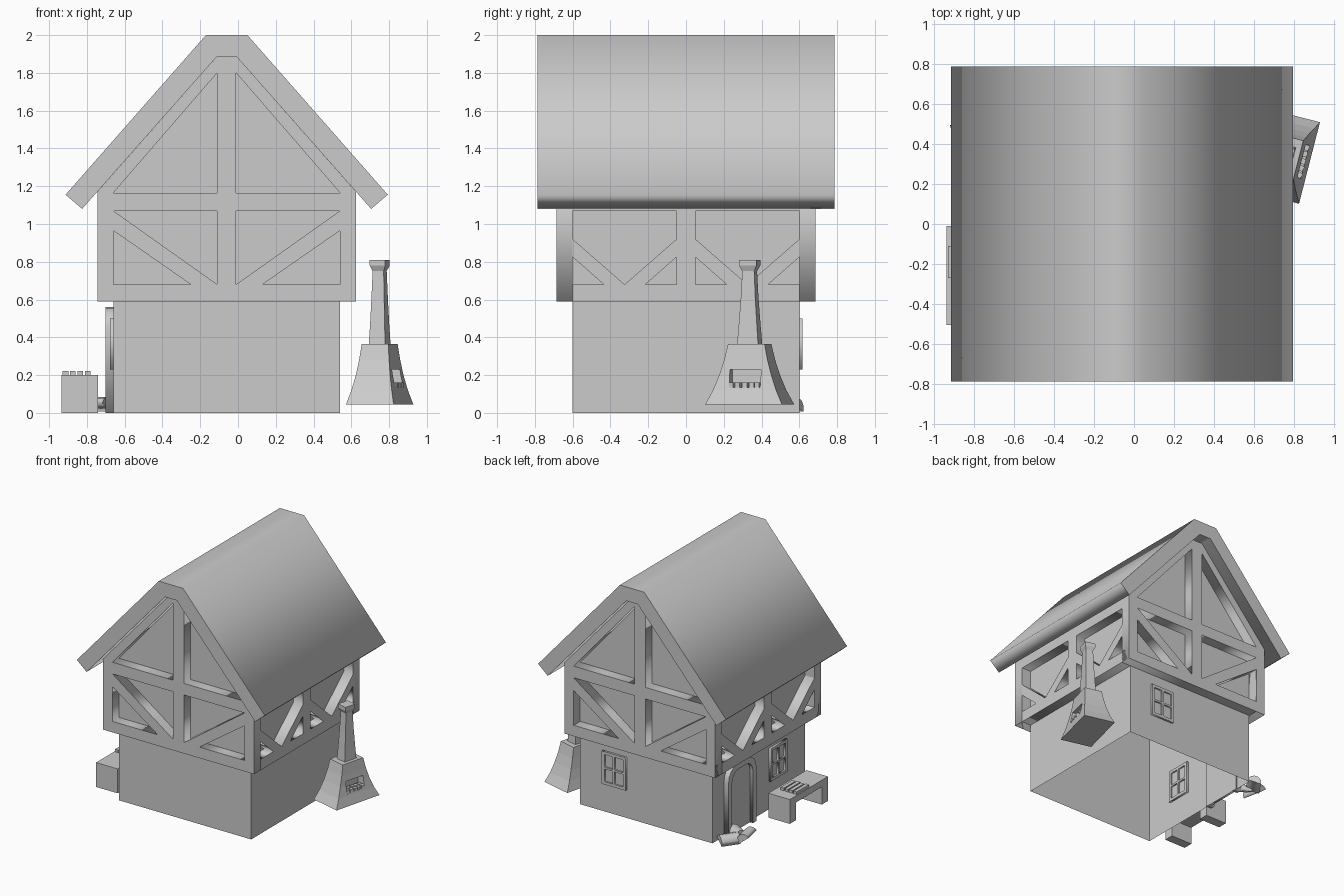
import bpy, bmesh, random
from math import radians, sin, cos, pi
from mathutils import Matrix, Vector

random.seed(4)
cube = bpy.data.objects.get("Cube")
if cube:
    bpy.data.objects.remove(cube, do_unlink=True)

grey = bpy.data.materials.new("plain_grey")
grey.use_nodes = True
grey.diffuse_color = (0.6, 0.6, 0.6, 1)
grey.node_tree.nodes["Principled BSDF"].inputs["Base Color"].default_value = (0.6, 0.6, 0.6, 1)

CX = -0.06                 # house centre line
HALF, OUT = 0.6, 0.685     # inner wall and timber frame half widths
FRONT = Matrix.Rotation(radians(90), 4, "X")                                # profile in x, z
SIDE = Matrix.Rotation(radians(90), 4, "Z") @ FRONT                         # profile in y, z


def add(name, mesh):
    ob = bpy.data.objects.new(name, mesh)
    bpy.context.collection.objects.link(ob)
    mesh.materials.clear()
    mesh.materials.append(grey)
    return ob


def from_bmesh(name, bm):
    bmesh.ops.recalc_face_normals(bm, faces=bm.faces)
    mesh = bpy.data.meshes.new(name)
    bm.to_mesh(mesh)
    bm.free()
    return add(name, mesh)


def slab(name, rings, thick, basis, centre):
    """Extrude an outline with holes into a plate."""
    cu = bpy.data.curves.new(name, "CURVE")
    cu.dimensions, cu.fill_mode, cu.extrude = "2D", "BOTH", thick / 2
    for ring in rings:
        sp = cu.splines.new("POLY")
        sp.points.add(len(ring) - 1)
        for p, (a, b) in zip(sp.points, ring):
            p.co = (a, b, 0, 1)
        sp.use_cyclic_u = True
    tmp = bpy.data.objects.new(name + "_curve", cu)
    bpy.context.collection.objects.link(tmp)
    deps = bpy.context.evaluated_depsgraph_get()
    mesh = bpy.data.meshes.new_from_object(tmp.evaluated_get(deps))
    bpy.data.objects.remove(tmp, do_unlink=True)
    mesh.transform(Matrix.Translation(centre) @ basis)
    bm = bmesh.new()
    bm.from_mesh(mesh)
    bpy.data.meshes.remove(mesh)
    bmesh.ops.remove_doubles(bm, verts=bm.verts, dist=0.0005)
    return from_bmesh(name, bm)


def box(name, lo, hi, matrix=Matrix()):
    bm = bmesh.new()
    lo, hi = Vector(lo), Vector(hi)
    bmesh.ops.create_cube(bm, size=1, matrix=matrix @ Matrix.Translation((lo + hi) / 2)
                          @ Matrix.Diagonal((*(hi - lo), 1)))
    return from_bmesh(name, bm)


def loft(name, rings, matrix):
    """Stack rectangles given as (z, depth, width)."""
    bm = bmesh.new()
    loops = []
    for z, d, w in rings:
        loops.append([bm.verts.new(matrix @ Vector((sx * d / 2, sy * w / 2, z)))
                      for sx, sy in ((-1, -1), (1, -1), (1, 1), (-1, 1))])
    for a, b in zip(loops, loops[1:]):
        for i in range(4):
            j = (i + 1) % 4
            bm.faces.new((a[i], a[j], b[j], b[i]))
    bm.faces.new(loops[0])
    bm.faces.new(loops[-1])
    return from_bmesh(name, bm)


def mirror(pts):
    return [(-a, b) for a, b in reversed(pts)]


def rect(a0, b0, a1, b1):
    return [(a0, b0), (a1, b0), (a1, b1), (a0, b1)]


# Inner walls: one shell from ground to gable, open below
half = [(HALF, 0), (HALF, 1.2), (0.06, 1.87)]
outline = half + mirror(half)
bm = bmesh.new()
ends = [[bm.verts.new((CX + a, y, b)) for a, b in outline] for y in (-HALF, HALF)]
for end in ends:
    bm.faces.new(end)
for i in range(len(outline) - 1):
    bm.faces.new((ends[0][i], ends[0][i + 1], ends[1][i + 1], ends[1][i]))
from_bmesh("walls", bm)

# Roof
roof_half = [(0.765, 1.08), (0.853, 1.155), (0.11, 2.0)]
slab("roof", [roof_half + mirror(roof_half) + [(-0.053, 1.885), (0.053, 1.885)]],
     1.57, FRONT, (CX, 0, 0))

# Timber frames on the gables
gable_half = [(OUT, 0.59), (OUT, 1.17), (0.053, 1.885)]
gable_holes = [
    [(0.05, 1.165), (0.6, 1.165), (0.05, 1.8)],
    [(0.05, 0.68), (0.6, 1.07), (0.05, 1.07)],
    [(0.19, 0.68), (0.6, 0.68), (0.6, 0.965)],
]
gable = [gable_half + mirror(gable_half)] + gable_holes + [mirror(h) for h in gable_holes]
mid = (HALF + OUT) / 2
for name, s in (("front", -1), ("back", 1)):
    slab(name + "_timber_frame", gable, OUT - HALF, FRONT, (CX, s * mid, 0))

# Timber frames on the long sides
side_holes = [
    [(0.05, 0.92), (0.325, 0.68), (0.6, 0.92), (0.6, 1.07), (0.05, 1.07)],
    [(0.05, 0.68), (0.215, 0.68), (0.05, 0.825)],
    [(0.435, 0.68), (0.6, 0.68), (0.6, 0.825)],
]
side = [rect(-0.684, 0.59, 0.684, 1.165)] + side_holes + [mirror(h) for h in side_holes]
for name, s in (("left", 1), ("right", -1)):
    slab(name + "_timber_frame", side, OUT - HALF, SIDE, (CX + s * mid, 0, 0))


# Windows: frame with four panes, set through the wall
def window(name, basis, centre):
    w, h, f, m = 0.108, 0.135, 0.024, 0.008
    panes = [rect(m, m, w - f, h - f), rect(m, f - h, w - f, -m)]
    panes += [mirror(p) for p in panes]
    slab(name + "_frame", [rect(-w, -h, w, h)] + panes, 0.034, basis, centre)
    slab(name + "_glass", [rect(f - w, f - h, w - f, h - f)], 0.009, basis, centre)


window("back_window", FRONT, (0.225, HALF, 0.365))
window("side_window", SIDE, (CX - HALF, -0.24, 0.365))


# Door with rounded top
def arch(r, top, corner):
    pts = [(-r, 0), (r, 0)]
    for i in range(5):
        t = i * pi / 8
        pts.append((r - corner + corner * cos(t), top - corner + corner * sin(t)))
    return pts + [(-a, b) for a, b in reversed(pts[2:])]


DOOR_Y = 0.27
jamb = arch(0.18, 0.56, 0.11)
opening = arch(0.135, 0.515, 0.085)
slab("door_frame", [jamb[1:] + jamb[:1] + opening[:1] + opening[:1:-1] + opening[1:2]],
     0.05, SIDE, (CX - HALF - 0.017, DOOR_Y, 0))
slab("door", [opening], 0.02, SIDE, (CX - HALF - 0.005, DOOR_Y, 0))

# Bench with bars lying on top
box("bench_top", (-0.935, -0.505, 0.145), (-0.74, -0.01, 0.2))
for i, y in enumerate((-0.505, -0.09)):
    box("bench_leg_%d" % (i + 1), (-0.935, y, 0), (-0.74, y + 0.08, 0.146))
for i in range(4):
    x = -0.928 + i * 0.039
    box("bench_bar_%d" % (i + 1), (x, -0.27 + 0.008 * (i % 2), 0.199), (x + 0.03, -0.11, 0.222))


# Split logs by the door
def log(name, loc, turn, tilt, length):
    pts = [(0.055 * cos(i * pi / 5), 0.055 * sin(i * pi / 5)) for i in range(6)]
    basis = Matrix.Rotation(radians(turn), 4, "Z") @ Matrix.Rotation(radians(tilt), 4, "Y") @ FRONT
    slab(name, [pts], length, basis, loc)


log("log_1", (-0.86, 0.43, 0.04), 12, 38, 0.15)
log("log_2", (-0.76, 0.53, 0.025), -35, -20, 0.15)
log("log_3", (-0.75, 0.41, 0.03), 60, 25, 0.13)

# Forge hood and chimney, turned a little
turn = Matrix.Translation((0.75, 0.337, 0)) @ Matrix.Rotation(radians(-14.4), 4, "Z")
hood = loft("forge_hood", [(0.045, 0.26, 0.42), (0.12, 0.22, 0.345), (0.2, 0.187, 0.285),
                           (0.28, 0.164, 0.237), (0.365, 0.145, 0.2)], turn)
loft("forge_chimney", [(0.36, 0.09, 0.115), (0.46, 0.08, 0.1), (0.6, 0.07, 0.08),
                       (0.755, 0.06, 0.065)], turn)
loft("chimney_cap", [(0.75, 0.06, 0.065), (0.78, 0.085, 0.095), (0.81, 0.085, 0.095)], turn)

# Fire opening cut into the hood
cutter = box("fire_cutter", (0.03, -0.085, 0.135), (0.2, 0.085, 0.23), turn)
cutter.hide_render = True
mod = hood.modifiers.new("fire_opening", "BOOLEAN")
mod.operation, mod.solver, mod.object = "DIFFERENCE", "EXACT", cutter
bpy.context.view_layer.objects.active = hood
bpy.ops.object.modifier_apply(modifier=mod.name)
bpy.data.objects.remove(cutter, do_unlink=True)

# Coals in the opening
for i in range(5):
    for j in range(2):
        y, x = -0.07 + i * 0.035, 0.06 + j * 0.035
        spin = turn @ Matrix.Translation((x, y, 0.147)) @ Matrix.Rotation(random.uniform(-0.4, 0.4), 4, "Z")
        box("coal_%d" % (i * 2 + j + 1), (-0.014, -0.014, -0.013), (0.014, 0.014, 0.013), spin)
